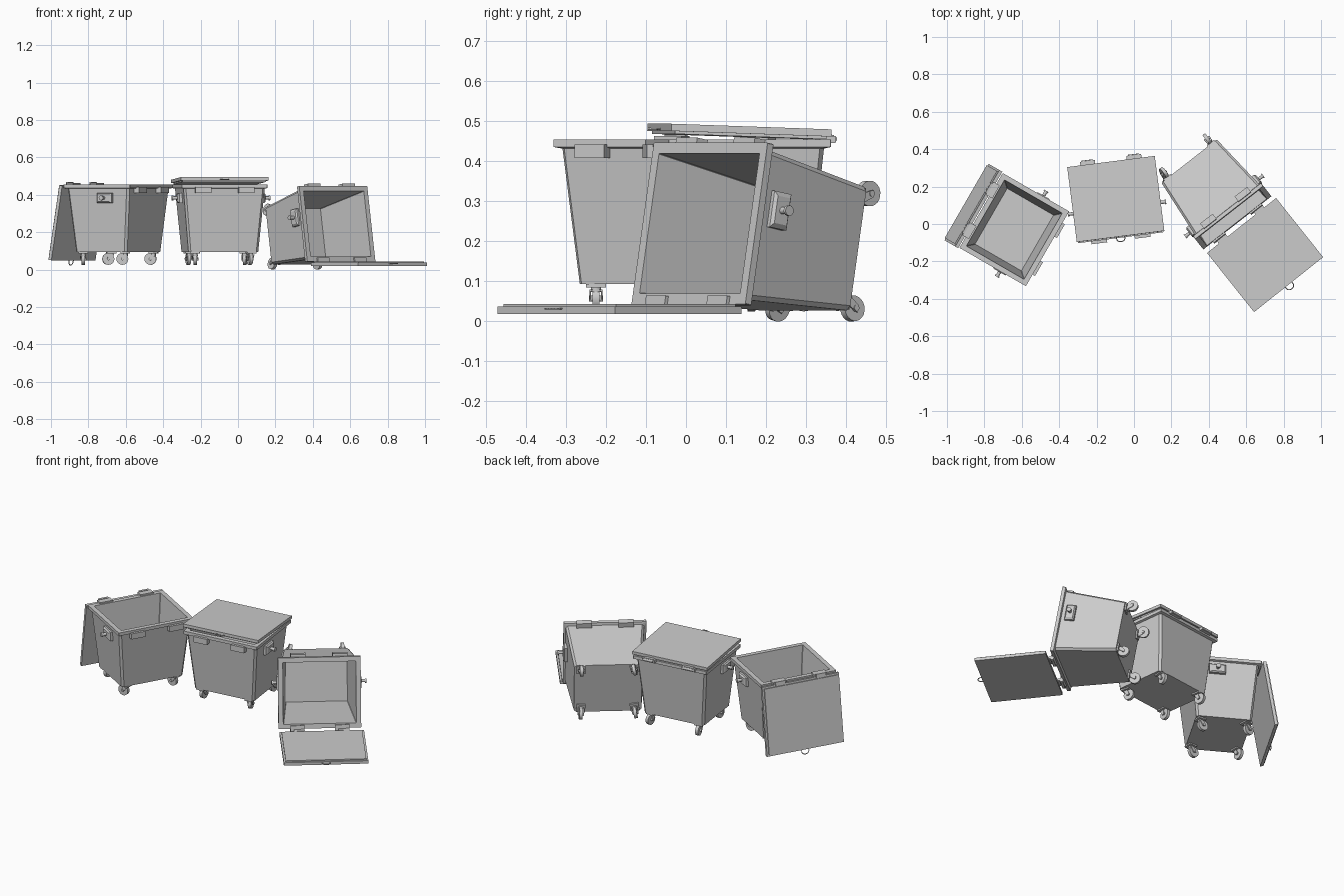
import bpy, bmesh
from math import radians, sin, cos, pi
from mathutils import Matrix, Vector

if "Cube" in bpy.data.objects:
    bpy.data.objects.remove(bpy.data.objects["Cube"])

T = Matrix.Translation


def R(deg, axis):
    return Matrix.Rotation(radians(deg), 4, axis)


def finish(name, bm, matrix):
    bmesh.ops.recalc_face_normals(bm, faces=bm.faces)
    me = bpy.data.meshes.new(name)
    bm.to_mesh(me)
    bm.free()
    ob = bpy.data.objects.new(name, me)
    bpy.context.collection.objects.link(ob)
    ob.matrix_world = matrix
    return ob


def box(bm, loc, size, m=Matrix()):
    bmesh.ops.create_cube(bm, size=1, matrix=m @ T(loc) @ Matrix.Diagonal((*size, 1)))


def rod(bm, loc, radius, length, m=Matrix(), segs=16):
    # cylinder along local x
    r = bmesh.ops.create_cone(bm, cap_ends=True, segments=segs, radius1=radius, radius2=radius,
                              depth=length, matrix=m @ T(loc) @ R(90, 'Y'))
    for f in {f for v in r['verts'] for f in v.link_faces}:
        f.smooth = len(f.verts) == 4


def loft(bm, rings):
    # stacked rectangles with clipped corners: (half x, half y, z, clip)
    loops = []
    for hx, hy, z, c in rings:
        pts = [(hx, -hy + c), (hx, hy - c), (hx - c, hy), (-hx + c, hy),
               (-hx, hy - c), (-hx, -hy + c), (-hx + c, -hy), (hx - c, -hy)]
        loops.append([bm.verts.new((x, y, z)) for x, y in pts])
    for a, b in zip(loops, loops[1:]):
        for i in range(8):
            j = (i + 1) % 8
            bm.faces.new((a[i], a[j], b[j], b[i]))
    bm.faces.new(loops[0])
    bm.faces.new(loops[-1])


def make_caster(name, m):
    bm = bmesh.new()
    box(bm, (0, 0, .089), (.05, .05, .008))
    rod(bm, (0, 0, 0), .013, .014, T((0, 0, .08)) @ R(90, 'Y'), 12)
    for s in (-1, 1):
        # slanted fork cheek running from the swivel to the axle
        pts = [(-.012, .08), (.014, .08), (.026, .052), (.008, .05)]
        sides = [[bm.verts.new((s * x, y, z)) for y, z in pts] for x in (.012, .016)]
        for loop in sides:
            bm.faces.new(loop)
        for i in range(4):
            j = (i + 1) % 4
            bm.faces.new((sides[0][i], sides[0][j], sides[1][j], sides[1][i]))
    box(bm, (0, .001, .078), (.032, .026, .004))
    finish(name + "_fork", bm, m)
    bm = bmesh.new()
    rod(bm, (0, .016, .057), .032, .018, segs=20)
    rod(bm, (0, .016, .057), .008, .036, segs=10)
    finish(name + "_wheel", bm, m)


def make_bin(name, m, swivels):
    # hollow tapered tub with an overhanging rim
    bm = bmesh.new()
    loft(bm, [(.188, .157, .093, .012), (.219, .19, .432, .012), (.231, .205, .436, .002),
              (.231, .205, .455, .002), (.204, .178, .455, .002), (.172, .143, .108, .002)])
    finish(name + "_tub", bm, m)

    # front lifting tabs and rear hinge blocks
    bm = bmesh.new()
    for s in (-1, 1):
        box(bm, (s * .117, -.205, .425), (.085, .03, .034))
    finish(name + "_front_tabs", bm, m)
    bm = bmesh.new()
    for s in (-1, 1):
        box(bm, (s * .125, .205, .455), (.08, .04, .018))
        rod(bm, (s * .125, .222, .456), .008, .06, segs=10)
    finish(name + "_hinges", bm, m)

    # side brackets with lifting pins
    bm = bmesh.new()
    for s in (-1, 1):
        rings = [[bm.verts.new((s * x, -.045 + y * k, .383 + z * k))
                  for y, z in ((-.046, -.027), (.046, -.027), (.046, .027), (-.046, .027))]
                 for x, k in ((.2, 1), (.228, 1), (.236, .75))]
        for a, b in zip(rings, rings[1:]):
            for i in range(4):
                j = (i + 1) % 4
                bm.faces.new((a[i], a[j], b[j], b[i]))
        bm.faces.new(rings[0])
        bm.faces.new(rings[-1])
        rod(bm, (s * .248, -.045, .383), .009, .03)
        rod(bm, (s * .261, -.045, .383), .013, .008)
    finish(name + "_side_pins", bm, m)

    # four swivelling casters
    spots = [(-.15, -.13), (.15, -.13), (-.15, .13), (.15, .13)]
    for i, ((x, y), a) in enumerate(zip(spots, swivels)):
        make_caster(f"{name}_caster_{i + 1}", m @ T((x, y, 0)) @ R(a, 'Z'))


def make_lid(name, m):
    # hinge line at y = 0, lid reaches towards -y
    bm = bmesh.new()
    box(bm, (0, -.202, .016), (.472, .404, .018))
    box(bm, (0, -.202, .004), (.45, .382, .008))
    for s in (-1, 1):
        box(bm, (s * .125, .004, .006), (.06, .025, .012))
    finish(name, bm, m)
    # wire pull handle on the front edge
    cu = bpy.data.curves.new(name + "_handle", 'CURVE')
    cu.dimensions = '3D'
    cu.bevel_depth = .0025
    cu.bevel_resolution = 1
    sp = cu.splines.new('POLY')
    pts = [(.022, -.398)] + [(.022 * cos(pi * i / 8), -.415 - .017 * sin(pi * i / 8))
                             for i in range(9)] + [(-.022, -.398)]
    sp.points.add(len(pts) - 1)
    for p, (x, y) in zip(sp.points, pts):
        p.co = (x, y, .012, 1)
    ob = bpy.data.objects.new(name + "_handle", cu)
    bpy.context.collection.objects.link(ob)
    ob.matrix_world = m


# middle bin, lid closed
mid = T((-.097, .13, 0)) @ R(7.3, 'Z')
make_bin("middle_bin", mid, (-8, 10, 5, -12))
make_lid("middle_bin_lid", mid @ T((0, .205, .455)) @ R(-2, 'X'))

# left bin, lid hanging down behind it
left = T((-.64, -.03, 0)) @ R(60, 'Z')
make_bin("left_bin", left, (30, 25, -60, 35))
make_lid("left_bin_lid", left @ T((0, .235, .452)) @ R(99.5, 'X'))

# right bin, toppled on its back with the lid flat on the ground
make_bin("toppled_bin", T((.255, .387, .166)) @ R(218, 'Z') @ R(-80, 'X'), (180, 165, 5, -10))
make_lid("toppled_bin_lid", T((.575, -.008, .044)) @ R(218.5, 'Z') @ R(180, 'X'))
